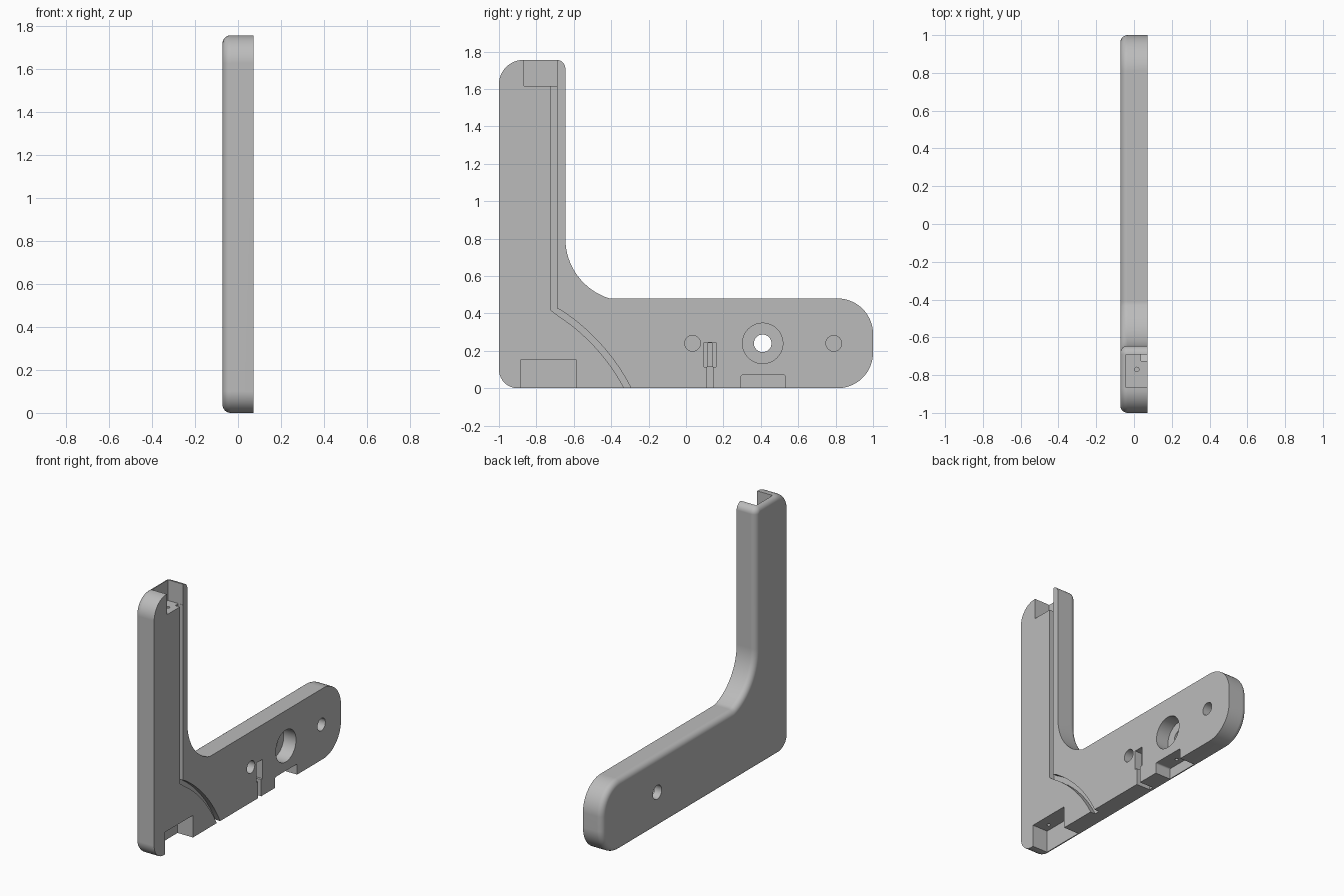
import bpy, bmesh, math

if "Cube" in bpy.data.objects:
    bpy.data.objects.remove(bpy.data.objects["Cube"])

X0, X1 = -0.072, 0.072      # rounded back face, flat machined face


def arc(cy, cz, r, a0, a1, n=10):
    """Points of an arc, angles in degrees."""
    return [(cy + r * math.cos(math.radians(a0 + (a1 - a0) * i / n)),
             cz + r * math.sin(math.radians(a0 + (a1 - a0) * i / n))) for i in range(n + 1)]


def circle(c, d, r, n=48):
    return arc(c, d, r, 0, 360, n)[:-1]


def rect(a0, a1, b0, b1):
    return [(a0, b0), (a1, b0), (a1, b1), (a0, b1)]


def prism(name, pts, lo, hi, axis='x', fillet=0.0):
    """Extrude a (y, z) profile along x, or an (x, y) profile along z."""
    bm = bmesh.new()
    place = (lambda p, t: (t, p[0], p[1])) if axis == 'x' else (lambda p, t: (p[0], p[1], t))
    low = [bm.verts.new(place(p, lo)) for p in pts]
    high = [bm.verts.new(place(p, hi)) for p in pts]
    base = bm.faces.new(low)
    bm.faces.new(high)
    for i in range(len(pts)):
        j = (i + 1) % len(pts)
        bm.faces.new((low[i], low[j], high[j], high[i]))
    bmesh.ops.recalc_face_normals(bm, faces=bm.faces)
    if fillet:
        bmesh.ops.bevel(bm, geom=list(base.edges), offset=fillet, segments=6,
                        profile=0.5, affect='EDGES', clamp_overlap=False)
    me = bpy.data.meshes.new(name)
    bm.to_mesh(me)
    bm.free()
    ob = bpy.data.objects.new(name, me)
    bpy.context.collection.objects.link(ob)
    return ob


# L-shaped body with a rounded back rim
outline = (arc(-0.9, 0.1, 0.1, 180, 270) + arc(0.81, 0.19, 0.19, 270, 360, 14)
           + arc(0.81, 0.29, 0.19, 0, 90, 14) + arc(-0.31, 0.8, 0.335, 253, 180, 16)
           + arc(-0.69, 1.71, 0.045, 0, 90, 8) + arc(-0.87, 1.625, 0.13, 90, 180, 12))
body = prism("bracket_body", outline, X0, X1, fillet=0.038)

# Cable channel: straight run, then a curve down to the bottom edge
cy, cz, w = -0.7075, 0.422, 0.0165
ey, ez = -0.312, 0.0
chord = math.hypot(ey - cy, ez - cz)
sag = 0.04
R = chord * chord / (8 * sag) + sag / 2
ny, nz = (cz - ez) / chord, (ey - cy) / chord       # bulge direction
oy, oz = (cy + ey) / 2 - ny * (R - sag), (cz + ez) / 2 - nz * (R - sag)
a0 = math.degrees(math.atan2(cz - oz, cy - oy))
a1 = math.degrees(math.atan2(ez - oz, ey - oy)) - 2
channel = ([(cy - w, 1.63)] + [(cy - w, 0.418)] + arc(oy, oz, R - w, a0, a1, 16)[1:]
           + arc(oy, oz, R + w, a1, a0, 16)[:-1] + [(cy + w, 0.428), (cy + w, 1.63)])

D = -0.042                  # floor of the deep pockets
cuts = [
    # (profile, low, high, axis)
    (rect(-0.865, -0.69, 1.615, 1.85), D, 0.1, 'x'),         # top pocket
    (channel, 0.036, 0.1, 'x'),                              # cable channel
    (rect(-0.885, -0.585, -0.05, 0.15), D, 0.1, 'x'),        # left foot pocket
    ([(0.295, -0.05), (0.53, -0.05)] + arc(0.52, 0.062, 0.01, 0, 90, 4)
     + arc(0.305, 0.062, 0.01, 90, 180, 4), D, 0.1, 'x'),    # right foot pocket
    (circle(0.41, 0.24, 0.108), -0.02, 0.1, 'x'),            # counterbore
    (circle(0.41, 0.24, 0.047), -0.1, 0.0, 'x'),             # through hole
    (circle(0.035, 0.24, 0.042), -0.03, 0.1, 'x'),           # blind holes
    (circle(0.79, 0.24, 0.042), -0.03, 0.1, 'x'),
    (rect(0.097, 0.161, 0.113, 0.245), 0.02, 0.1, 'x'),      # switch slot
    (rect(0.118, 0.14, 0.116, 0.243), -0.03, 0.05, 'x'),
    (rect(0.113, 0.145, -0.05, 0.114), -0.03, 0.1, 'x'),     # slot outlet
    (circle(0.015, -0.77, 0.012, 16), 1.54, 1.65, 'z'),      # screw holes
    (circle(0.0, -0.82, 0.011, 16), 0.1, 0.22, 'z'),
    (circle(0.0, -0.65, 0.011, 16), 0.1, 0.22, 'z'),
    (circle(0.0, 0.41, 0.011, 16), 0.03, 0.12, 'z'),
]
cutters = []
for i, (pts, lo, hi, axis) in enumerate(cuts):
    c = prism("cutter_%d" % i, pts, lo, hi, axis)
    c.hide_render = True
    m = body.modifiers.new("cut_%d" % i, 'BOOLEAN')
    m.operation, m.solver, m.object = 'DIFFERENCE', 'EXACT', c
    cutters.append(c)

# Bake the cuts and drop the cutters
dg = bpy.context.evaluated_depsgraph_get()
baked = bpy.data.meshes.new_from_object(body.evaluated_get(dg))
body.modifiers.clear()
body.data = baked
for c in cutters:
    bpy.data.objects.remove(c, do_unlink=True)

# Plain grey finish
grey = bpy.data.materials.new("plain_grey")
grey.diffuse_color = (0.5, 0.5, 0.5, 1)
grey.use_nodes = True
grey.node_tree.nodes["Principled BSDF"].inputs["Base Color"].default_value = grey.diffuse_color
body.data.materials.clear()
body.data.materials.append(grey)

# Recentre and set exact height range
body.location = (0, 0, 0)
bpy.context.view_layer.objects.active = body
body.select_set(True)
bpy.ops.object.shade_smooth_by_angle(angle=math.radians(30))
wn = body.modifiers.new("flat_face_normals", 'WEIGHTED_NORMAL')
wn.keep_sharp = True
